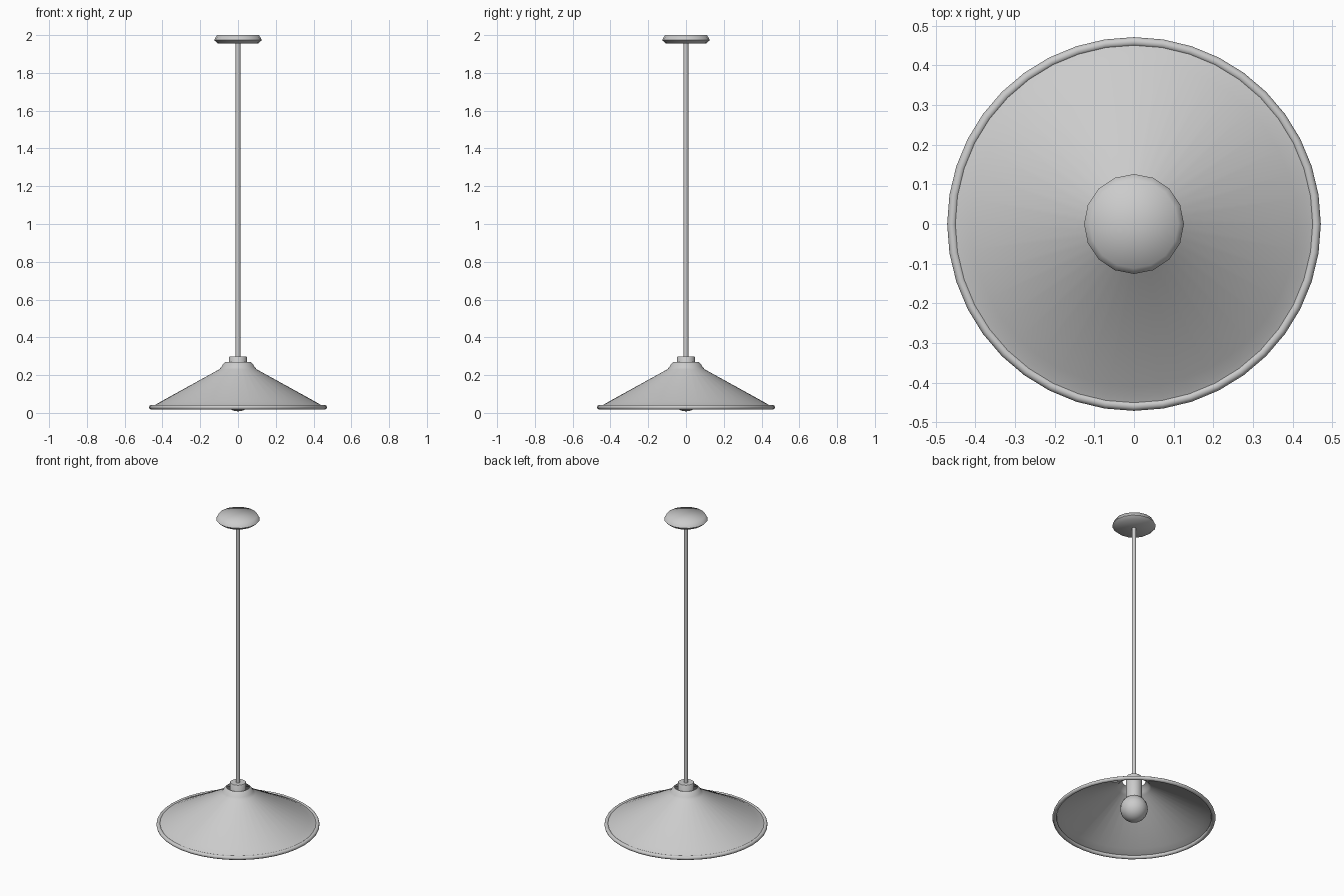
import bpy
from math import sin, cos, pi, radians

if "Cube" in bpy.data.objects:
    bpy.data.objects.remove(bpy.data.objects["Cube"])


def lathe(name, profile, sides, angle=40, closed=False):
    """Spin an (r, z) profile around z; zero radii become poles."""
    verts, rings, faces = [], [], []
    for r, z in profile:
        start = len(verts)
        if r == 0:
            verts.append((0, 0, z))
            rings.append([start] * sides)
        else:
            for i in range(sides):
                a = 2 * pi * i / sides
                verts.append((r * cos(a), r * sin(a), z))
            rings.append(list(range(start, start + sides)))
    pairs = list(zip(rings, rings[1:]))
    if closed:
        pairs.append((rings[-1], rings[0]))
    for a, b in pairs:
        for i in range(sides):
            j = (i + 1) % sides
            faces.append(list(dict.fromkeys((a[i], a[j], b[j], b[i]))))
    mesh = bpy.data.meshes.new(name)
    mesh.from_pydata(verts, [], faces)
    obj = bpy.data.objects.new(name, mesh)
    bpy.context.collection.objects.link(obj)
    bpy.context.view_layer.objects.active = obj
    obj.select_set(True)
    bpy.ops.object.shade_smooth_by_angle(angle=radians(angle))
    obj.select_set(False)
    return obj


# Conical shade, open at the neck and below
lathe("shade", [(0.455, 0.036), (0.435, 0.044), (0.41, 0.059), (0.10, 0.23),
                (0.088, 0.243), (0.08, 0.258), (0.066, 0.27)], 40)

# Rolled rim
lathe("shade_rim", [(0.459 + 0.012 * cos(2 * pi * i / 10),
                     0.03 + 0.012 * sin(2 * pi * i / 10))
                    for i in range(10)], 40, 60, closed=True)

# Lamp socket through the neck
lathe("socket", [(0, 0.15), (0.047, 0.15), (0.047, 0.295),
                 (0.044, 0.299), (0, 0.299)], 20)

# Globe bulb
lathe("bulb", [(0.08 * sin(pi * i / 12), 0.088 - 0.08 * cos(pi * i / 12))
               for i in range(13)], 20)

# Hanging rod
lathe("rod", [(0, 0.29), (0.013, 0.29), (0.013, 1.96), (0, 1.96)], 12)

# Ceiling canopy
lathe("ceiling_canopy", [(0, 1.955), (0.105, 1.955), (0.126, 1.973),
                         (0.112, 2.0), (0, 2.0)], 16, 70)
